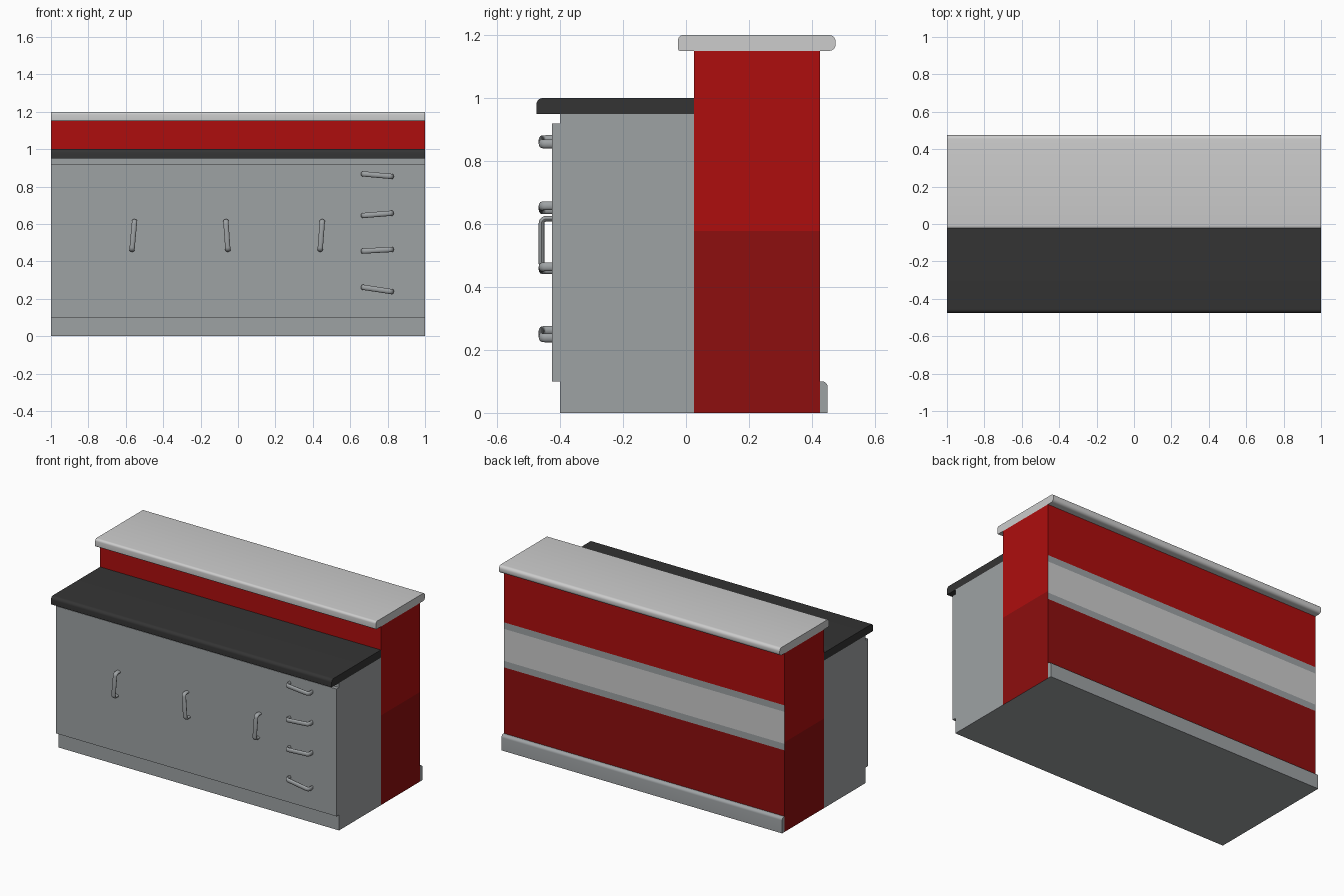
import bpy, bmesh, math
from mathutils import Vector

if "Cube" in bpy.data.objects:
    bpy.data.objects.remove(bpy.data.objects["Cube"])


def mat(name, rgb):
    m = bpy.data.materials.new(name)
    lin = [((c / 255 + 0.055) / 1.055) ** 2.4 if c > 10 else c / 255 / 12.92 for c in rgb]
    m.diffuse_color = (*lin, 1)
    m.use_nodes = True
    m.node_tree.nodes["Principled BSDF"].inputs["Base Color"].default_value = m.diffuse_color
    return m


GREY = mat("cabinet_grey", (158, 162, 164))
LIGHT = mat("light_grey", (204, 204, 204))
DARK = mat("charcoal", (52, 52, 52))
RED = mat("bright_red", (174, 13, 13))
DEEP = mat("deep_red", (141, 14, 14))


def finish(name, bm, mats, smooth=True):
    bmesh.ops.recalc_face_normals(bm, faces=bm.faces)
    me = bpy.data.meshes.new(name)
    bm.to_mesh(me)
    bm.free()
    ob = bpy.data.objects.new(name, me)
    bpy.context.collection.objects.link(ob)
    for m in mats:
        me.materials.append(m)
    if smooth:
        bpy.ops.object.select_all(action='DESELECT')
        ob.select_set(True)
        bpy.context.view_layer.objects.active = ob
        bpy.ops.object.shade_smooth_by_angle(angle=math.radians(35))
    return ob


def slab(name, y0, y1, z0, z1, m, r=(0, 0, 0, 0)):
    """Full-width bar; r = corner radii: front-bottom, back-bottom, back-top, front-top."""
    corners = [(y0, z0, 1, 1, 180), (y1, z0, -1, 1, 270), (y1, z1, -1, -1, 0), (y0, z1, 1, -1, 90)]
    pts = []
    for (y, z, sy, sz, a0), rad in zip(corners, r):
        n = 6 if rad else 0
        for i in range(n + 1):
            a = math.radians(a0 + (90 * i / n if n else 0))
            if rad:
                pts.append((y + sy * rad + rad * math.cos(a), z + sz * rad + rad * math.sin(a)))
            else:
                pts.append((y, z))
    bm = bmesh.new()
    f = bm.faces.new([bm.verts.new((-1, y, z)) for y, z in pts])
    ext = bmesh.ops.extrude_face_region(bm, geom=[f])
    bmesh.ops.translate(bm, vec=(2, 0, 0), verts=[v for v in ext['geom'] if isinstance(v, bmesh.types.BMVert)])
    return finish(name, bm, [m])


# Cabinet, its front panel, worktop, bar top and back skirting
slab("cabinet_body", -0.40, 0.025, 0, 0.95, GREY)
slab("cabinet_front_panel", -0.425, -0.40, 0.10, 0.92, GREY)
slab("worktop", -0.475, 0.025, 0.95, 1.0, DARK, (0, 0, 0, 0.02))
slab("bar_top", -0.025, 0.475, 1.15, 1.2, LIGHT, (0.006, 0.02, 0.02, 0.015))
slab("back_skirting", 0.425, 0.45, 0, 0.10, GREY, (0, 0, 0.018, 0))

# Red bar wall with painted bands cut in by height
bm = bmesh.new()
bmesh.ops.create_cube(bm, size=1)
for v in bm.verts:
    v.co = Vector((v.co.x * 2, 0.225 + v.co.y * 0.4, 0.575 + v.co.z * 1.15))
for z in (0.525, 0.567, 0.577, 0.773, 0.815):
    bmesh.ops.bisect_plane(bm, geom=bm.verts[:] + bm.edges[:] + bm.faces[:],
                           plane_co=(0, 0, z), plane_no=(0, 0, 1))
bm.normal_update()
for f in bm.faces:
    z = f.calc_center_median().z
    f.material_index = 0 if z > 0.577 else 1
    if f.normal.z < -0.5:
        f.material_index = 2
    elif f.normal.y > 0.5 and 0.525 < z < 0.815:
        f.material_index = 3 if 0.567 < z < 0.773 else 2
finish("bar_wall", bm, [RED, DEEP, GREY, LIGHT], False)


def handle(name, a, b):
    """Bowed pull between two (x, z) points on the front panel."""
    a, b = Vector((a[0], 0, a[1])), Vector((b[0], 0, b[1]))
    u = (b - a).normalized()
    w = u.cross(Vector((0, 1, 0)))
    L = (b - a).length
    out = Vector((0, -1, 0))
    r, d = 0.015, 0.034          # bend radius, standoff of bar centre
    path = [(0, -0.002, 0)]
    for i in range(6):
        t = math.radians(90 * i / 5)
        path.append((r - r * math.cos(t), d - r + r * math.sin(t), t))
    path += [(L - p, q, math.pi - t) for p, q, t in reversed(path)]
    bm = bmesh.new()
    rings, n = [], 12
    for p, q, t in path:
        c = a + u * p + out * q + Vector((0, -0.425, 0))
        side = u * -math.cos(t) + out * math.sin(t)
        rings.append([bm.verts.new(c + w * 0.014 * math.cos(k * math.tau / n)
                                   + side * 0.009 * math.sin(k * math.tau / n)) for k in range(n)])
    for r0, r1 in zip(rings, rings[1:]):
        for k in range(n):
            bm.faces.new((r0[k], r0[(k + 1) % n], r1[(k + 1) % n], r1[k]))
    bm.faces.new(rings[0])
    bm.faces.new(rings[-1])
    finish(name, bm, [GREY])


# Slightly crooked door pulls
for i, (x0, x1) in enumerate([(-0.567, -0.553), (-0.054, -0.065), (0.439, 0.451)]):
    handle(f"door_handle_{i + 1}", (x0, 0.46), (x1, 0.617))
# Slightly crooked drawer pulls
for i, (z0, z1) in enumerate([(0.868, 0.854), (0.645, 0.658), (0.455, 0.464), (0.262, 0.238)]):
    handle(f"drawer_handle_{i + 1}", (0.666, z0), (0.824, z1))
